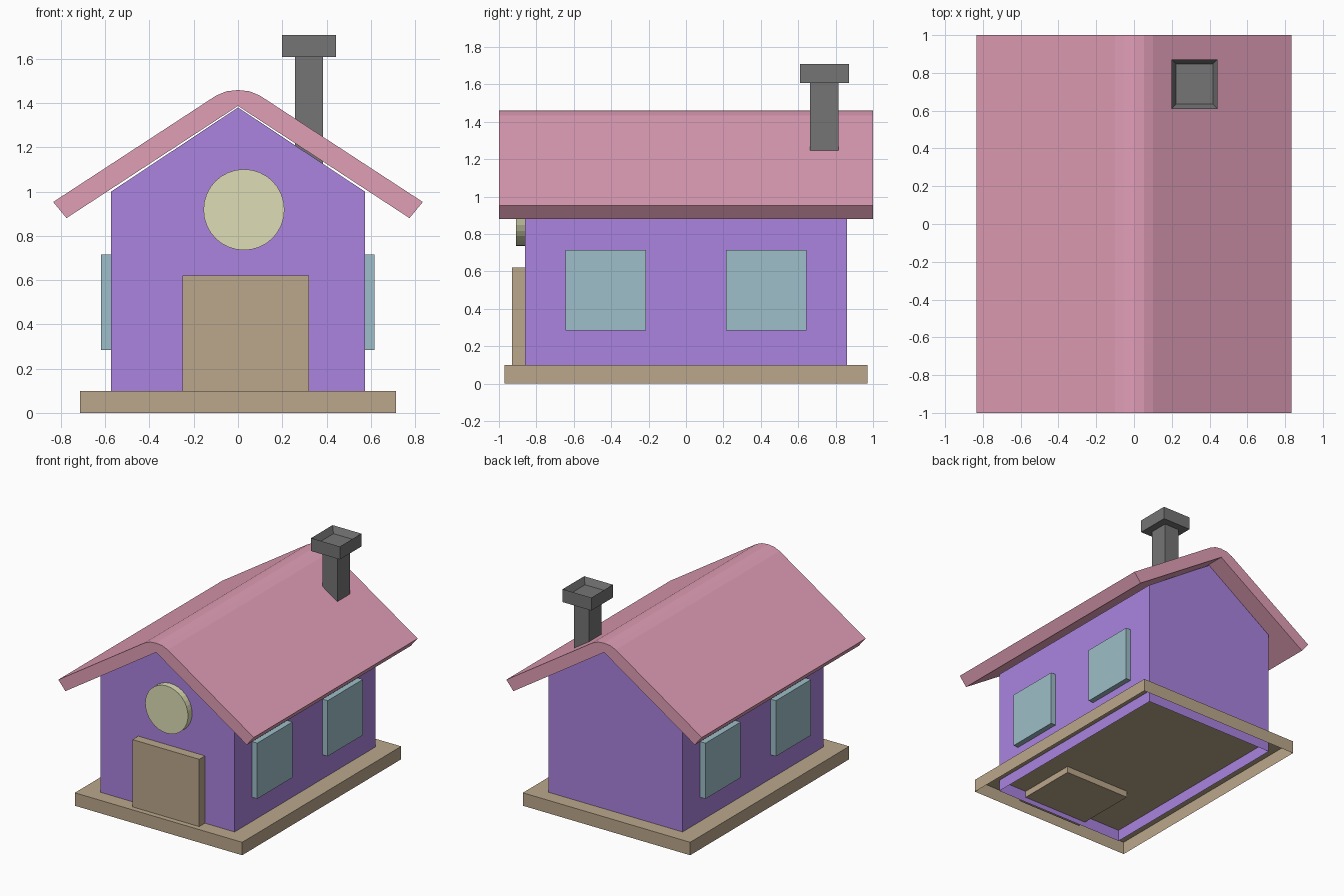
import bpy, bmesh, math
from mathutils import Matrix

if "Cube" in bpy.data.objects:
    bpy.data.objects.remove(bpy.data.objects["Cube"])


def material(name, rgb):
    # 8-bit display colour to linear
    m = bpy.data.materials.new(name)
    m.diffuse_color = [(c / 255) ** 2.2 for c in rgb] + [1]
    m.use_nodes = True
    m.node_tree.nodes["Principled BSDF"].inputs["Base Color"].default_value = m.diffuse_color
    return m


TAN = material("tan", (186, 166, 139))
PURPLE = material("purple", (169, 130, 222))
PINK = material("pink", (224, 157, 181))
BLUE = material("pale_blue", (156, 189, 199))
CREAM = material("cream", (221, 221, 181))
GREY = material("dark_grey", (116, 116, 116))


def finish(name, bm, mat):
    bmesh.ops.recalc_face_normals(bm, faces=bm.faces)
    me = bpy.data.meshes.new(name)
    bm.to_mesh(me)
    bm.free()
    me.materials.append(mat)
    ob = bpy.data.objects.new(name, me)
    bpy.context.collection.objects.link(ob)
    return ob


def open_bottom(bm):
    bm.normal_update()
    low = min(bm.faces, key=lambda f: f.calc_center_median().z)
    bmesh.ops.delete(bm, geom=[low], context='FACES_ONLY')


def box(name, x, y, z, mat, hollow=False, recess=None):
    bm = bmesh.new()
    bmesh.ops.create_cube(bm, size=1)
    for v in bm.verts:
        for i, (lo, hi) in enumerate((x, y, z)):
            v.co[i] = lo if v.co[i] < 0 else hi
    if recess:
        bm.normal_update()
        top = max(bm.faces, key=lambda f: f.calc_center_median().z)
        bmesh.ops.inset_region(bm, faces=[top], thickness=recess[0])
        for v in top.verts:
            v.co.z -= recess[1]
        # normals are already outward after the inset
    if hollow:
        open_bottom(bm)
    return finish(name, bm, mat)


def prism(name, profile, y, mat, hollow=False):
    # x-z profile extruded along y
    bm = bmesh.new()
    face = bm.faces.new([bm.verts.new((px, -y, pz)) for px, pz in profile])
    ext = bmesh.ops.extrude_face_region(bm, geom=[face], use_keep_orig=True)
    for v in ext["geom"]:
        if isinstance(v, bmesh.types.BMVert):
            v.co.y = y
    if hollow:
        open_bottom(bm)
    return finish(name, bm, mat)


# Base slab, open underneath
box("base", (-0.715, 0.715), (-0.97, 0.97), (0, 0.1), TAN, hollow=True)

# Walls with gables, open underneath
prism("walls", [(-0.573, 0.01), (0.573, 0.01), (0.573, 1.0), (0, 1.38), (-0.573, 1.0)],
      0.86, PURPLE, hollow=True)

# Roof: bent slab with a rounded ridge
half = [(0.775, 0.88), (0.835, 0.953), (0.1, 1.433), (0.053, 1.453)]
mirrored = [(-px, pz) for px, pz in reversed(half)]
prism("roof", [(0, 1.387)] + half + [(0, 1.459)] + mirrored, 1.0, PINK)

# Door
box("door", (-0.25, 0.32), (-0.93, -0.38), (0.05, 0.62), TAN)

# Round window above the door
bm = bmesh.new()
bmesh.ops.create_cone(bm, cap_ends=True, segments=32, radius1=0.183, radius2=0.183, depth=0.1,
                      matrix=Matrix.Translation((0.027, -0.86, 0.918)) @ Matrix.Rotation(math.pi / 2, 4, 'X'))
finish("round_window", bm, CREAM)

# Side windows
for side, xs in (("right", (0.52, 0.616)), ("left", (-0.618, -0.52))):
    for place, ys in (("front", (-0.645, -0.215)), ("back", (0.215, 0.645))):
        box(f"window_{side}_{place}", xs, ys, (0.285, 0.715), BLUE)

# Chimney shaft and recessed cap
box("chimney", (0.257, 0.385), (0.663, 0.815), (1.1, 1.62), GREY)
box("chimney_cap", (0.198, 0.443), (0.61, 0.872), (1.608, 1.708), GREY, recess=(0.035, 0.05))
